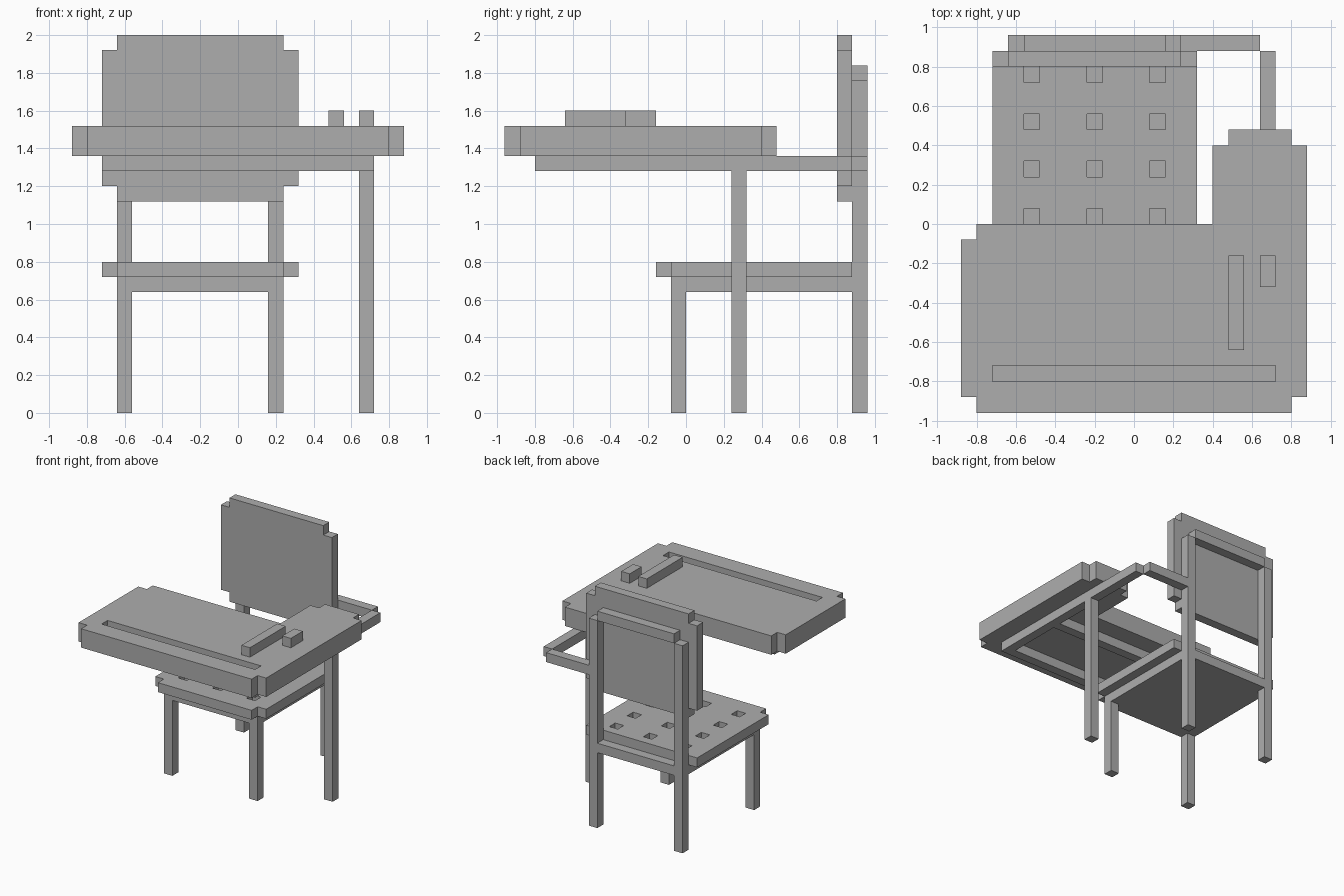
import bpy
import bmesh

U = 0.08  # block size; every part sits on this grid

if "Cube" in bpy.data.objects:
    bpy.data.objects.remove(bpy.data.objects["Cube"], do_unlink=True)

grey = bpy.data.materials.new("plain grey")
grey.use_nodes = True
grey.diffuse_color = (0.42, 0.42, 0.42, 1)
grey.node_tree.nodes["Principled BSDF"].inputs["Base Color"].default_value = (0.42, 0.42, 0.42, 1)


def prism(name, outline, low, high, axis="z"):
    """Extrude an outline, in blocks, along z (outline in x, y) or y (outline in x, z)."""
    bm = bmesh.new()
    place = (lambda a, b, h: (a, b, h)) if axis == "z" else (lambda a, b, h: (a, h, b))
    face = bm.faces.new([bm.verts.new([U * c for c in place(a, b, low)]) for a, b in outline])
    moved = bmesh.ops.extrude_face_region(bm, geom=[face])["geom"]
    offset = [U * c for c in place(0, 0, high - low)]
    bmesh.ops.translate(bm, vec=offset, verts=[g for g in moved if isinstance(g, bmesh.types.BMVert)])
    bmesh.ops.recalc_face_normals(bm, faces=bm.faces)
    mesh = bpy.data.meshes.new(name)
    bm.to_mesh(mesh)
    bm.free()
    mesh.materials.append(grey)
    obj = bpy.data.objects.new(name, mesh)
    bpy.context.collection.objects.link(obj)
    return obj


def box(name, x, y, z):
    """Box from (low, high) pairs, in blocks."""
    return prism(name, [(x[0], y[0]), (x[1], y[0]), (x[1], y[1]), (x[0], y[1])], *z)


def cut(target, cutters):
    """Subtract the cutters from the target and remove them."""
    for c in cutters:
        c.hide_render = True
        mod = target.modifiers.new("cut", "BOOLEAN")
        mod.operation = "DIFFERENCE"
        mod.solver = "EXACT"
        mod.object = c
    graph = bpy.context.evaluated_depsgraph_get()
    mesh = bpy.data.meshes.new_from_object(target.evaluated_get(graph))
    target.modifiers.clear()
    target.data = mesh
    for c in cutters:
        bpy.data.objects.remove(c, do_unlink=True)


# Seat: plate with notched front corners and a grid of square holes
seat = prism("seat", [(-8, -2), (3, -2), (3, -1), (4, -1), (4, 11), (-9, 11), (-9, -1), (-8, -1)], 9, 10)
cut(seat, [box("hole_cutter", (x, x + 1), (y, y + 1), (8.5, 10.5))
           for x in (-7, -3, 1) for y in (0, 3, 6, 9)])
box("seat_base", (-8, 3), (-1, 11), (8, 9))
box("seat_rear_rail", (-7, 2), (11, 12), (8, 9))

# Chair legs, with the rear ones rising as back posts
for side, x in (("right", -8), ("left", 2)):
    box("front_leg_" + side, (x, x + 1), (-1, 0), (0, 8))
    box("back_post_" + side, (x, x + 1), (11, 12), (0, 22))
box("back_top_rail", (-7, 2), (11, 12), (22, 23))

# Backrest panel with four notched corners
prism("backrest", [(-8, 14), (3, 14), (3, 15), (4, 15), (4, 24), (3, 24),
                   (3, 25), (-8, 25), (-8, 24), (-9, 24), (-9, 15), (-8, 15)], 10, 11, "y")

# Desk top with an elbow extension, notched corners and a pencil groove
desk = prism("desk_top", [(-10, -12), (10, -12), (10, -11), (11, -11), (11, 5), (10, 5),
                          (10, 6), (6, 6), (6, 5), (5, 5), (5, 0), (-10, 0),
                          (-10, -1), (-11, -1), (-11, -11), (-10, -11)], 17, 19)
cut(desk, [box("groove_cutter", (-9, 9), (-10, -9), (18, 20))])

# Frame below the desk, arm running back to the chair, and desk leg
box("desk_arm", (8, 9), (-10, 11), (16, 17))
box("desk_arm_rear", (3, 8), (11, 12), (16, 17))
box("desk_frame_front", (-9, 8), (-10, -9), (16, 17))
box("desk_frame_side", (-9, -8), (-9, -3), (16, 17))
box("desk_frame_back", (-9, 8), (-3, -2), (16, 17))
box("desk_leg", (8, 9), (3, 4), (0, 16))

# Pencil and eraser lying on the desk
box("pencil", (6, 7), (-8, -2), (19, 20))
box("eraser", (8, 9), (-4, -2), (19, 20))
